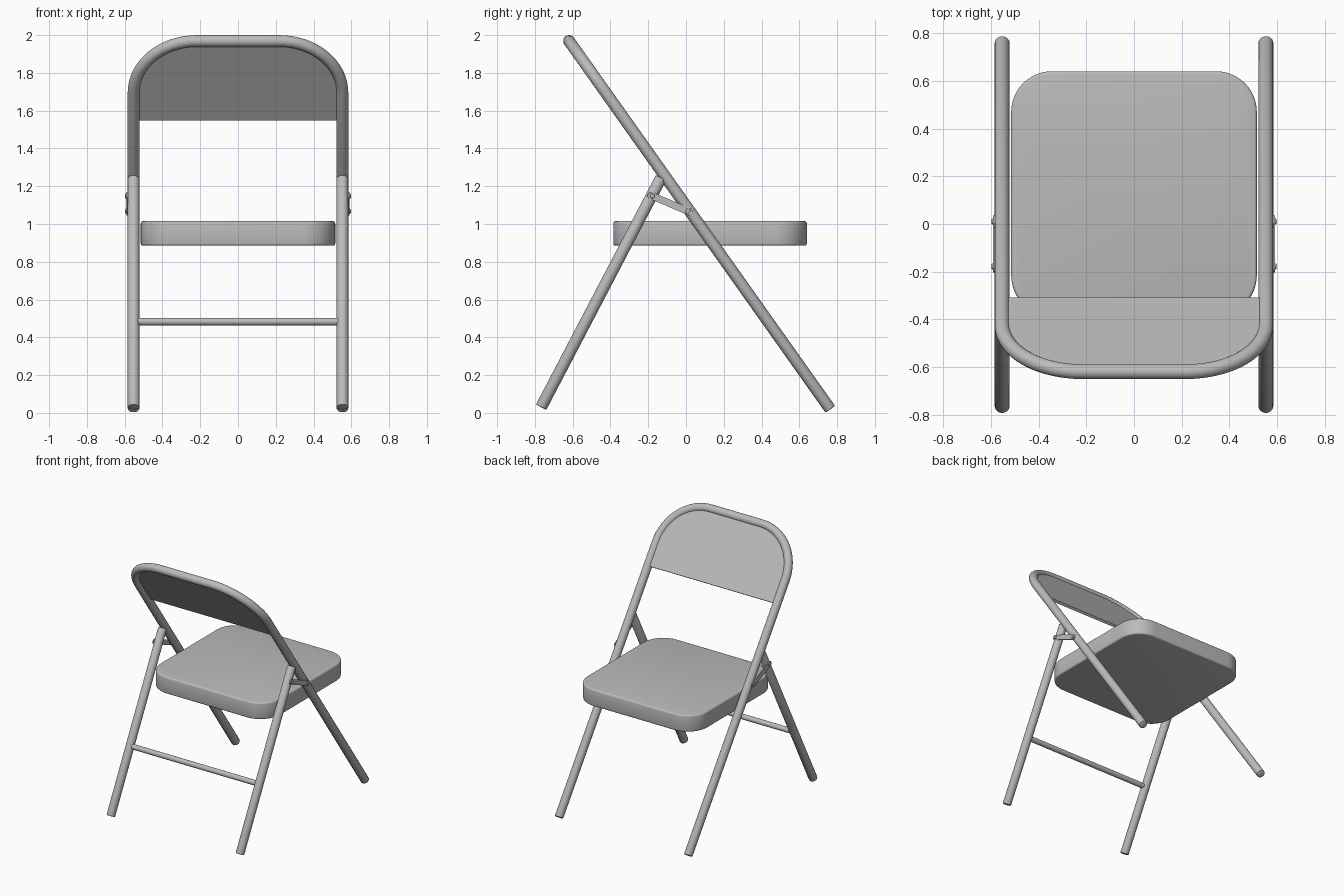
import bpy, bmesh
from math import sin, cos, pi
from mathutils import Vector, Matrix

cube = bpy.data.objects.get("Cube")
if cube:
    bpy.data.objects.remove(cube, do_unlink=True)

grey = bpy.data.materials.new("grey_metal")
grey.use_nodes = True
grey.diffuse_color = (0.5, 0.5, 0.5, 1)
grey.node_tree.nodes["Principled BSDF"].inputs["Base Color"].default_value = (0.5, 0.5, 0.5, 1)

TUBE = 0.031      # tube radius
LEG_X = 0.553     # tube centre line
BEND = 0.335      # bend radius of the back frame


def finish(name, bm, bevel=0, segments=2):
    """Turn a bmesh into a shaded object."""
    bmesh.ops.remove_doubles(bm, verts=bm.verts, dist=0.0001)
    bmesh.ops.recalc_face_normals(bm, faces=bm.faces)
    if bevel:
        sharp = [e for e in bm.edges if len(e.link_faces) == 2 and e.calc_face_angle() > 0.8]
        bmesh.ops.bevel(bm, geom=sharp, offset=bevel, segments=segments,
                        affect='EDGES', profile=0.5)
    mesh = bpy.data.meshes.new(name)
    bm.to_mesh(mesh)
    bm.free()
    mesh.materials.append(grey)
    obj = bpy.data.objects.new(name, mesh)
    bpy.context.collection.objects.link(obj)
    bpy.ops.object.select_all(action='DESELECT')
    obj.select_set(True)
    bpy.context.view_layer.objects.active = obj
    bpy.ops.object.shade_smooth_by_angle(angle=0.6)
    return obj


def tube(name, points, radius, normal=Vector((1, 0, 0)), sides=24, bevel=0.006):
    """Sweep a circle along a planar path; normal is the normal of its plane."""
    bm = bmesh.new()
    rings = []
    for i, p in enumerate(points):
        ahead = points[min(i + 1, len(points) - 1)]
        behind = points[max(i - 1, 0)]
        side = (ahead - behind).normalized().cross(normal)
        angles = [2 * pi * k / sides for k in range(sides)]
        rings.append([bm.verts.new(p + radius * (cos(a) * side + sin(a) * normal)) for a in angles])
    for a, b in zip(rings, rings[1:]):
        for k in range(sides):
            n = (k + 1) % sides
            bm.faces.new((a[k], a[n], b[n], b[k]))
    bm.faces.new(rings[0])
    bm.faces.new(rings[-1])
    return finish(name, bm, bevel)


def slab(name, outline, thickness, matrix, bevel=0, segments=2):
    """Extrude a flat outline evenly about its plane."""
    bm = bmesh.new()
    face = bm.faces.new([bm.verts.new((x, y, -thickness / 2)) for x, y in outline])
    new = bmesh.ops.extrude_face_region(bm, geom=[face])["geom"]
    bmesh.ops.translate(bm, vec=(0, 0, thickness),
                        verts=[v for v in new if isinstance(v, bmesh.types.BMVert)])
    bm.transform(matrix)
    return finish(name, bm, bevel, segments)


def arc(cx, cy, r, start, steps=12):
    return [(cx + r * cos(start + pi / 2 * i / steps), cy + r * sin(start + pi / 2 * i / steps))
            for i in range(steps + 1)]


def rounded_rect(w, h, r):
    x, y = w / 2 - r, h / 2 - r
    return (arc(x, y, r, 0) + arc(-x, y, r, pi / 2)
            + arc(-x, -y, r, pi) + arc(x, -y, r, 3 * pi / 2))


def plane(x_axis, y_axis, origin):
    z_axis = x_axis.cross(y_axis)
    m = Matrix((x_axis, y_axis, z_axis)).transposed().to_4x4()
    m.translation = origin
    return m


# Back frame: one bent tube, drawn in its own sloping plane
foot = Vector((0, 0.764, 0.019))
top = Vector((0, -0.619, 1.969))
length = (top - foot).length
rise = (top - foot).normalized()
frame = plane(Vector((1, 0, 0)), rise, foot)
bend = (arc(LEG_X - BEND, length - BEND, BEND, 0, 16)
        + arc(BEND - LEG_X, length - BEND, BEND, pi / 2, 16))
path = [(LEG_X, 0)] + bend + [(-LEG_X, 0)]
tube("back_frame", [frame @ Vector((x, y, 0)) for x, y in path], TUBE, frame.col[2].to_3d())

# Backrest sheet filling the bend
low = (1.55 - foot.z) / rise.z
slab("backrest_panel", [(LEG_X - 0.01, low)] + bend + [(0.01 - LEG_X, low)], 0.02,
     frame @ Matrix.Translation((0, 0, -0.006)))

# Seat
slab("seat", rounded_rect(1.03, 1.025, 0.17), 0.13,
     Matrix.Translation((0, 0.1275, 0.95)), 0.012, 3)

# Front legs, links and rivets on both sides
leg_foot = Vector((0, -0.767, 0.03))
leg_top = Vector((0, -0.132, 1.245))
pivots = [Vector((0, -0.178, 1.148)), Vector((0, 0.01, 1.068))]
along = (pivots[1] - pivots[0]).normalized()
for side, label in ((1, "left"), (-1, "right")):
    x = Vector((side, 0, 0))
    tube(f"front_leg_{label}", [leg_foot + x * LEG_X, leg_top + x * LEG_X], TUBE)
    middle = (pivots[0] + pivots[1]) / 2 + x * 0.587
    slab(f"folding_link_{label}", rounded_rect(0.255, 0.038, 0.017), 0.007,
         plane(along, x.cross(along), middle))
    for pivot, spot in zip(pivots, ("front", "rear")):
        tube(f"{spot}_rivet_{label}", [pivot + x * 0.56, pivot + x * 0.597], 0.013,
             Vector((0, 0, 1)), 16, 0.004)

# Cross bar between the front legs
bar = leg_foot.lerp(leg_top, (0.483 - leg_foot.z) / (leg_top.z - leg_foot.z))
tube("cross_bar", [bar - Vector((0.535, 0, 0)), bar + Vector((0.535, 0, 0))], 0.02,
     Vector((0, 0, 1)), 20, 0)
